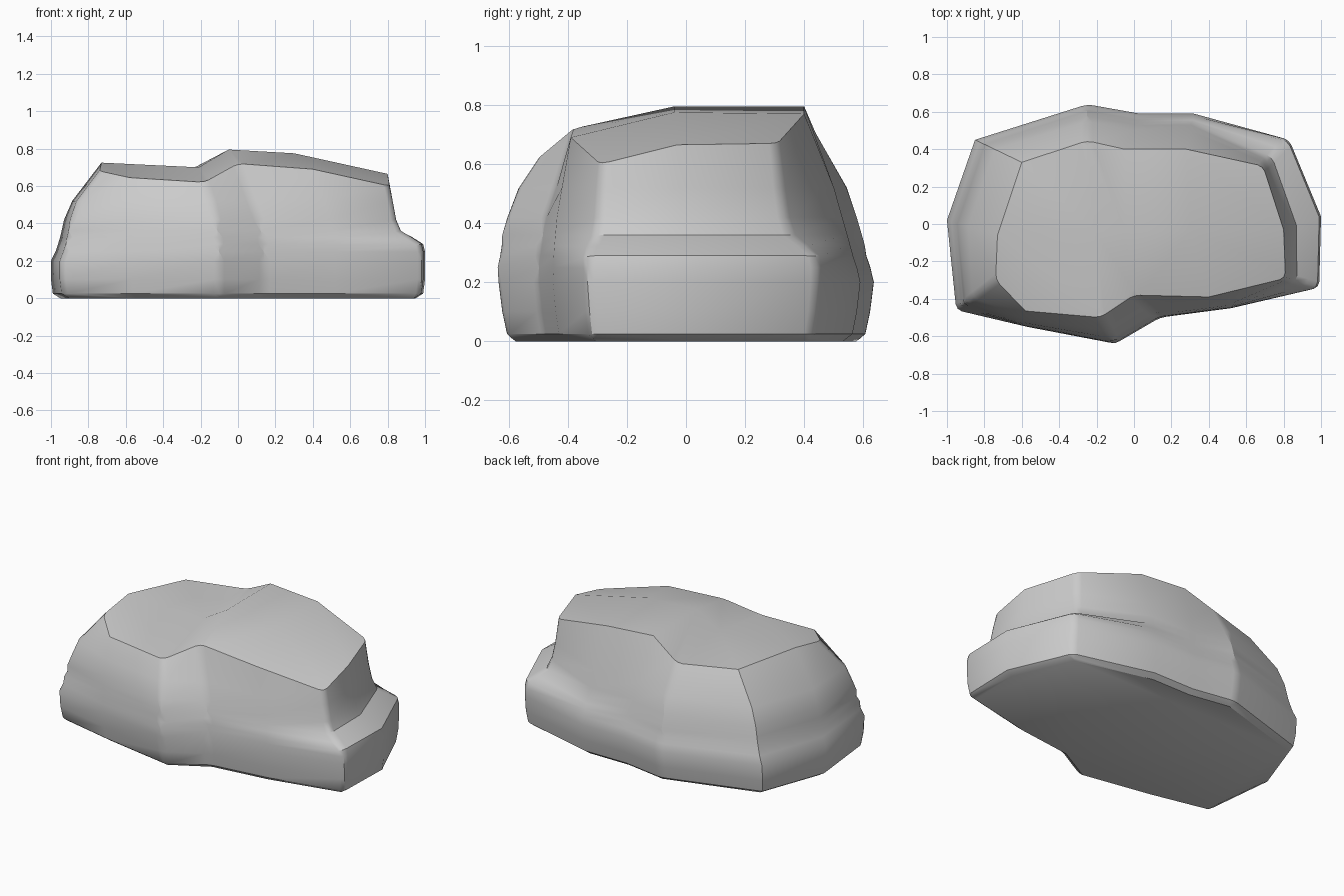
import bpy, bmesh, math

if "Cube" in bpy.data.objects:
    bpy.data.objects.remove(bpy.data.objects["Cube"])

# Rim of the roof and widest outline (same corner order, counter-clockwise)
rim = [(-.74, -.30, .68), (-.58, -.465, .645), (-.18, -.50, .62), (0, -.38, .72),
       (.40, -.39, .69), (.81, -.29, .60), (.80, -.03, .665), (.69, .31, .67),
       (.28, .40, .77), (-.05, .40, .795), (-.25, .445, .69), (-.60, .33, .70),
       (-.73, -.06, .725)]
belt = [(-.95, -.46), (-.57, -.55), (-.10, -.64), (.14, -.50), (.52, -.45), (.99, -.34),
        (1.0, .04), (.83, .45), (.32, .59), (.03, .59), (-.25, .64), (-.85, .45),
        (-1.0, .02)]
N = len(belt)

# Side profiles: height -> outward blend from rim (0) to belt (1)
heights = [.25, .29, .325, .36, .42, .52]
left_prof = [.91, .86, .82, .79, .74, .58]
front_prof = [.98, .96, .92, .87, .78, .50]
right_prof = [1.0, .95, .67, .34, .20, .10]
back_prof = [.94, .87, .82, .77, .68, .53]
profs = [left_prof] + [front_prof] * 4 + [right_prof] * 3 + [back_prof] * 3 + [left_prof] * 2

bm = bmesh.new()
rings = []
for z, sx, sy in [(0, .95, .90), (.025, .99, .955), (.1, 1, .98), (.2, 1, 1)]:
    rings.append([bm.verts.new((x * sx, y * sy, z)) for x, y in belt])
for k, z in enumerate(heights):
    ring = []
    for (rx, ry, rz), (bx, by), p in zip(rim, belt, profs):
        t = p[k]
        ring.append(bm.verts.new((rx + (bx - rx) * t, ry + (by - ry) * t, z)))
    rings.append(ring)
top = [bm.verts.new(p) for p in rim]
rings.append(top)

# Side walls and underside
bm.faces.new(rings[0][::-1])
for a, b in zip(rings, rings[1:]):
    for i in range(N):
        j = (i + 1) % N
        bm.faces.new((a[i], a[j], b[j], b[i]))

# Stepped roof, with a middle row of points
m2, m3, m4 = [bm.verts.new(p) for p in [(-.21, -.04, .70), (-.05, -.04, .795), (.30, -.04, .775)]]
t = top
for f in [(t[0], t[1], t[2], m2, t[12]), (t[12], m2, t[10], t[11]),
          (t[2], t[3], m3, m2), (m2, m3, t[9], t[10]),
          (t[3], t[4], m4, m3), (m3, m4, t[8], t[9]),
          (t[4], t[5], t[6], m4), (m4, t[6], t[7], t[8])]:
    bm.faces.new(f)

# Soften the upright corners
bm.edges.ensure_lookup_table()
upright = [bm.edges.get((a[i], b[i])) for a, b in zip(rings[1:], rings[2:])
           for i in (0, 2, 3, 5, 7, 10)]
bmesh.ops.bevel(bm, geom=upright, offset=.03, segments=2, profile=.5,
                affect='EDGES', clamp_overlap=True)
bmesh.ops.recalc_face_normals(bm, faces=bm.faces[:])

mesh = bpy.data.meshes.new("body_shell")
bm.to_mesh(mesh)
bm.free()
body = bpy.data.objects.new("body_shell", mesh)
bpy.context.collection.objects.link(body)
bpy.context.view_layer.objects.active = body
body.select_set(True)
bpy.ops.object.shade_smooth_by_angle(angle=math.radians(35))
